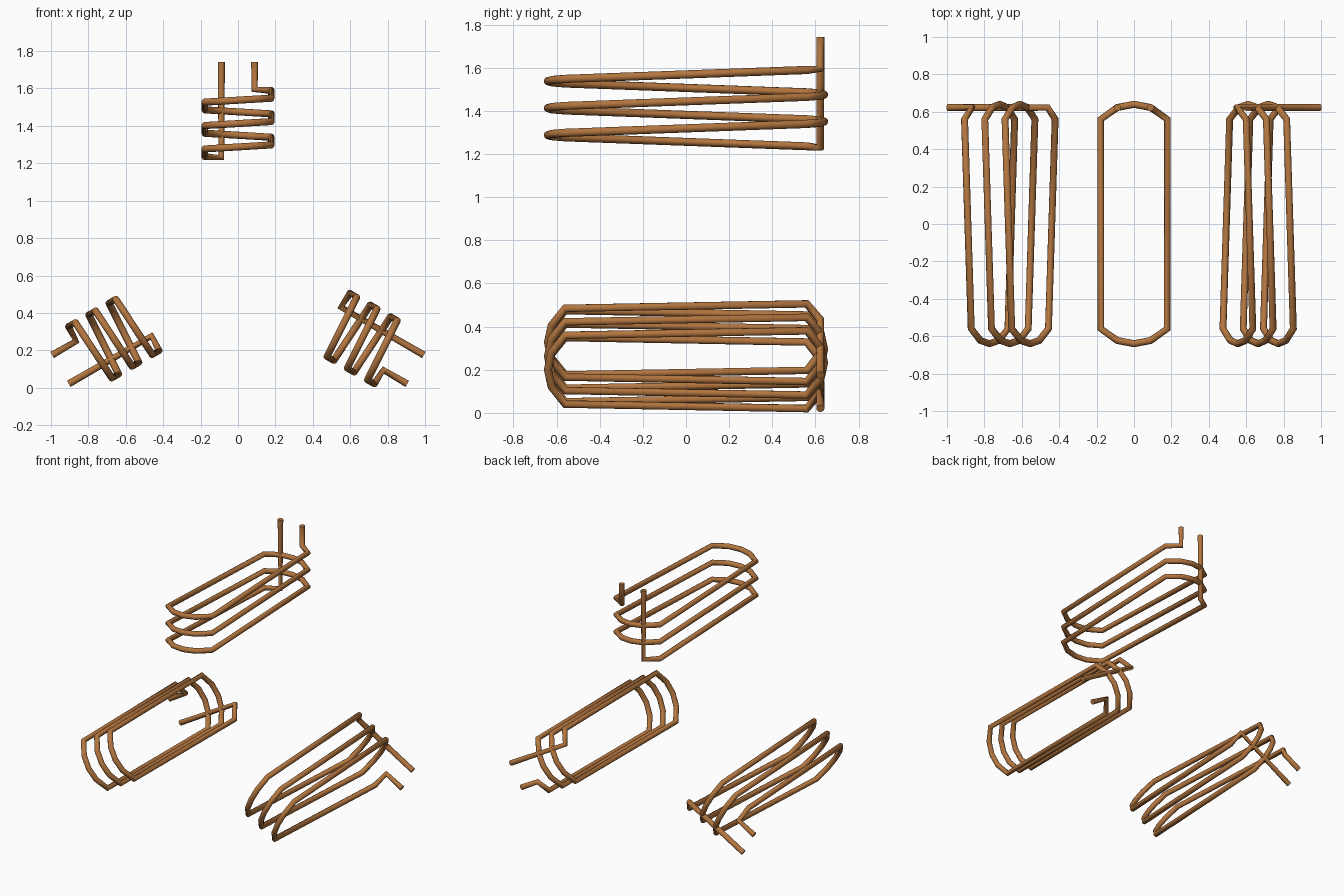
import bpy
from math import sin, cos, radians, sqrt

if "Cube" in bpy.data.objects:
    bpy.data.objects.remove(bpy.data.objects["Cube"])

WIRE = 0.019        # wire radius
CENTRE_Z = 0.646    # axis the three coils are arranged around
TIP = 1.096         # radial distance of the lead ends
HALF_W, HALF_L, BULGE = 0.178, 0.56, 0.08
LEAD_X, PITCH, TURNS = 0.089, 0.125, 3

copper = bpy.data.materials.new("copper")
copper.diffuse_color = (0.45, 0.18, 0.05, 1)
copper.use_nodes = True
copper.node_tree.nodes["Principled BSDF"].inputs["Base Color"].default_value = copper.diffuse_color


def end_y(x):
    # shallow circular arc closing each end of the loop
    r = (HALF_W ** 2 + BULGE ** 2) / (2 * BULGE)
    return HALF_L + BULGE - r + sqrt(r * r - x * x)


# one loop, starting at the back lead: (x, y, fraction of the pitch)
xs = [-HALF_W, -LEAD_X, 0, LEAD_X, HALF_W]
loop = [(x, -end_y(x), 0.415 + 0.17 * i / 4) for i, x in enumerate(xs)]
loop += [(x, end_y(x), 0.915 + 0.17 * i / 4) for i, x in enumerate(reversed(xs))]

# full winding in local space: x, y, radial height
start = 0.579
winding = [(-LEAD_X, end_y(LEAD_X), TIP),
           (-LEAD_X, end_y(LEAD_X), start + 0.0425 * PITCH),
           (-HALF_W, HALF_L, start + 0.085 * PITCH)]
for t in range(TURNS):
    pts = loop if t < TURNS - 1 else loop[:7]
    winding += [(x, y, start + (t + f) * PITCH) for x, y, f in pts]
winding.append((LEAD_X, end_y(LEAD_X), TIP))


def make_coil(name, angle):
    a = radians(angle)
    curve = bpy.data.curves.new(name, 'CURVE')
    curve.dimensions = '3D'
    curve.bevel_depth = WIRE
    curve.bevel_resolution = 4
    curve.use_fill_caps = True
    spline = curve.splines.new('POLY')
    spline.points.add(len(winding) - 1)
    for p, (x, y, h) in zip(spline.points, winding):
        p.co = (x * cos(a) + h * sin(a), y, CENTRE_Z - x * sin(a) + h * cos(a), 1)
    curve.materials.append(copper)
    obj = bpy.data.objects.new(name, curve)
    bpy.context.collection.objects.link(obj)


# three identical coils, a third of a turn apart
make_coil("top_coil", 0)
make_coil("right_coil", 120)
make_coil("left_coil", 240)
